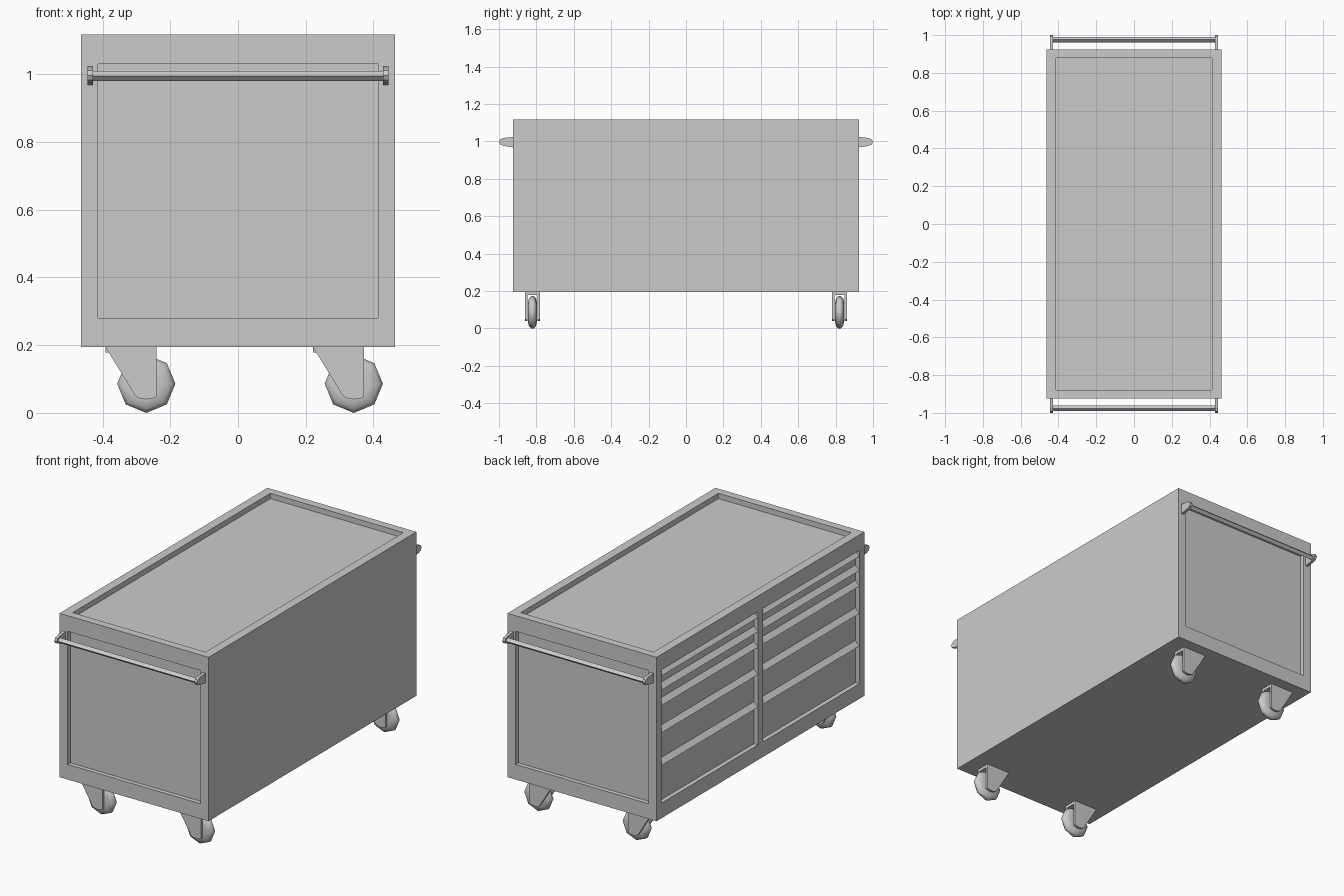
import bpy, bmesh, math
from mathutils import Matrix, Vector

cube = bpy.data.objects.get("Cube")
if cube:
    bpy.data.objects.remove(cube, do_unlink=True)

grey = bpy.data.materials.new("light_grey")
grey.use_nodes = True
COLOUR = (0.6, 0.6, 0.6, 1)
grey.diffuse_color = COLOUR
grey.node_tree.nodes["Principled BSDF"].inputs["Base Color"].default_value = COLOUR


def finish(name, bm):
    bmesh.ops.recalc_face_normals(bm, faces=bm.faces)
    mesh = bpy.data.meshes.new(name)
    bm.to_mesh(mesh)
    bm.free()
    mesh.materials.append(grey)
    obj = bpy.data.objects.new(name, mesh)
    bpy.context.collection.objects.link(obj)
    return obj


def add_box(bm, lo, hi):
    lo, hi = Vector(lo), Vector(hi)
    m = Matrix.Translation((lo + hi) / 2) @ Matrix.Diagonal((*(hi - lo), 1))
    bmesh.ops.create_cube(bm, size=1, matrix=m)


def add_prism(bm, points, place, start, end):
    """Extrude a 2D outline; place(u, v, w) maps it into space."""
    face = bm.faces.new([bm.verts.new(place(u, v, start)) for u, v in points])
    new = bmesh.ops.extrude_face_region(bm, geom=[face])["geom"]
    shift = Vector(place(0, 0, end)) - Vector(place(0, 0, start))
    bmesh.ops.translate(bm, verts=[g for g in new if isinstance(g, bmesh.types.BMVert)], vec=shift)


# Overall sizes
W, L = 0.464, 0.925
BOTTOM, TOP = 0.195, 1.118
RIM, DEPTH = 0.05, 0.025
PANEL_LOW, PANEL_HIGH = 0.28, 1.03
IN_X, IN_Y, POST = W - RIM, L - RIM + 0.005, 0.022

# Cabinet with recessed top tray, end panels and two drawer bays
bm = bmesh.new()
add_box(bm, (-W, -L, BOTTOM), (W, L, TOP))
cabinet = finish("cabinet", bm)

bm = bmesh.new()
add_box(bm, (-IN_X, -IN_Y, TOP - 0.03), (IN_X, IN_Y, TOP + 0.1))
for s in (-1, 1):
    ys = sorted((s * (L - DEPTH), s * (L + 0.1)))
    add_box(bm, (-IN_X, ys[0], PANEL_LOW), (IN_X, ys[1], PANEL_HIGH))
    ys = sorted((s * POST, s * IN_Y))
    add_box(bm, (-W - 0.1, ys[0], PANEL_LOW), (-W + DEPTH, ys[1], PANEL_HIGH))
cutter = finish("recess_cutter", bm)
cutter.hide_render = True

mod = cabinet.modifiers.new("recesses", 'BOOLEAN')
mod.operation = 'DIFFERENCE'
mod.solver = 'EXACT'
mod.object = cutter
bpy.context.view_layer.objects.active = cabinet
bpy.ops.object.modifier_apply(modifier=mod.name)
bpy.data.objects.remove(cutter, do_unlink=True)

# Sloping drawer pulls, one along the top of each drawer
for side, s in (("front", -1), ("back", 1)):
    bm = bmesh.new()
    for z in (0.997, 0.917, 0.83, 0.676, 0.492):
        wedge = [(-W + DEPTH, z), (-W, z), (-W + DEPTH, z + 0.025)]
        add_prism(bm, wedge, lambda u, v, w: (u, w, v), s * POST, s * IN_Y)
    finish(side + "_drawer_pulls", bm)

# Push handles: tapered brackets and a four-sided bar
BRACKET = [(L, 0.968), (L, 1.024), (0.975, 1.018), (0.993, 1.011),
           (1.0, 0.997), (0.993, 0.983), (0.975, 0.975)]
BAR_Y, BAR_Z, BAR_R = 0.976, 0.995, 0.015
BAR = [(BAR_Y + BAR_R, BAR_Z), (BAR_Y, BAR_Z + BAR_R),
       (BAR_Y - BAR_R, BAR_Z), (BAR_Y, BAR_Z - BAR_R)]
for side, s in (("front", -1), ("back", 1)):
    def across(u, v, w):
        return (w, s * u, v)
    bm = bmesh.new()
    for x in (-1, 1):
        add_prism(bm, BRACKET, across, x * 0.428, x * 0.444)
    finish(side + "_handle_brackets", bm)
    bm = bmesh.new()
    add_prism(bm, BAR, across, -0.43, 0.43)
    finish(side + "_handle_bar", bm)

# Casters: open fork with slanted cheeks and an eight-sided rounded wheel
FORK = [(-0.121, BOTTOM), (0.03, BOTTOM), (0.03, 0.047), (0.016, 0.042),
        (0.0, 0.04), (-0.018, 0.042), (-0.032, 0.05)]
TREAD = [(0, -0.025), (0.05, -0.025), (0.074, -0.019), (0.086, -0.007),
         (0.086, 0.007), (0.074, 0.019), (0.05, 0.025), (0, 0.025)]
WHEEL_Z = 0.086


def caster(name, x, y):
    bm = bmesh.new()
    for s in (-1, 1):
        add_prism(bm, FORK, lambda u, v, w: (x + u, y + w, v), s * 0.027, s * 0.04)
    add_box(bm, (x - 0.12, y - 0.03, 0.178), (x + 0.03, y + 0.03, BOTTOM))
    finish(name + "_fork", bm)

    bm = bmesh.new()
    verts = [bm.verts.new((x + r, y + w, WHEEL_Z)) for r, w in TREAD]
    edges = [bm.edges.new(pair) for pair in zip(verts, verts[1:])]
    bmesh.ops.spin(bm, geom=verts + edges, cent=(x, y, WHEEL_Z), axis=(0, 1, 0),
                   angle=math.tau, steps=8)
    bmesh.ops.remove_doubles(bm, verts=bm.verts, dist=0.0005)
    wheel = finish(name + "_wheel", bm)
    for p in wheel.data.polygons:
        p.use_smooth = True


for end, y in (("front", -0.821), ("back", 0.821)):
    for side, x in (("right", -0.271), ("left", 0.342)):
        caster(f"{end}_{side}", x, y)
